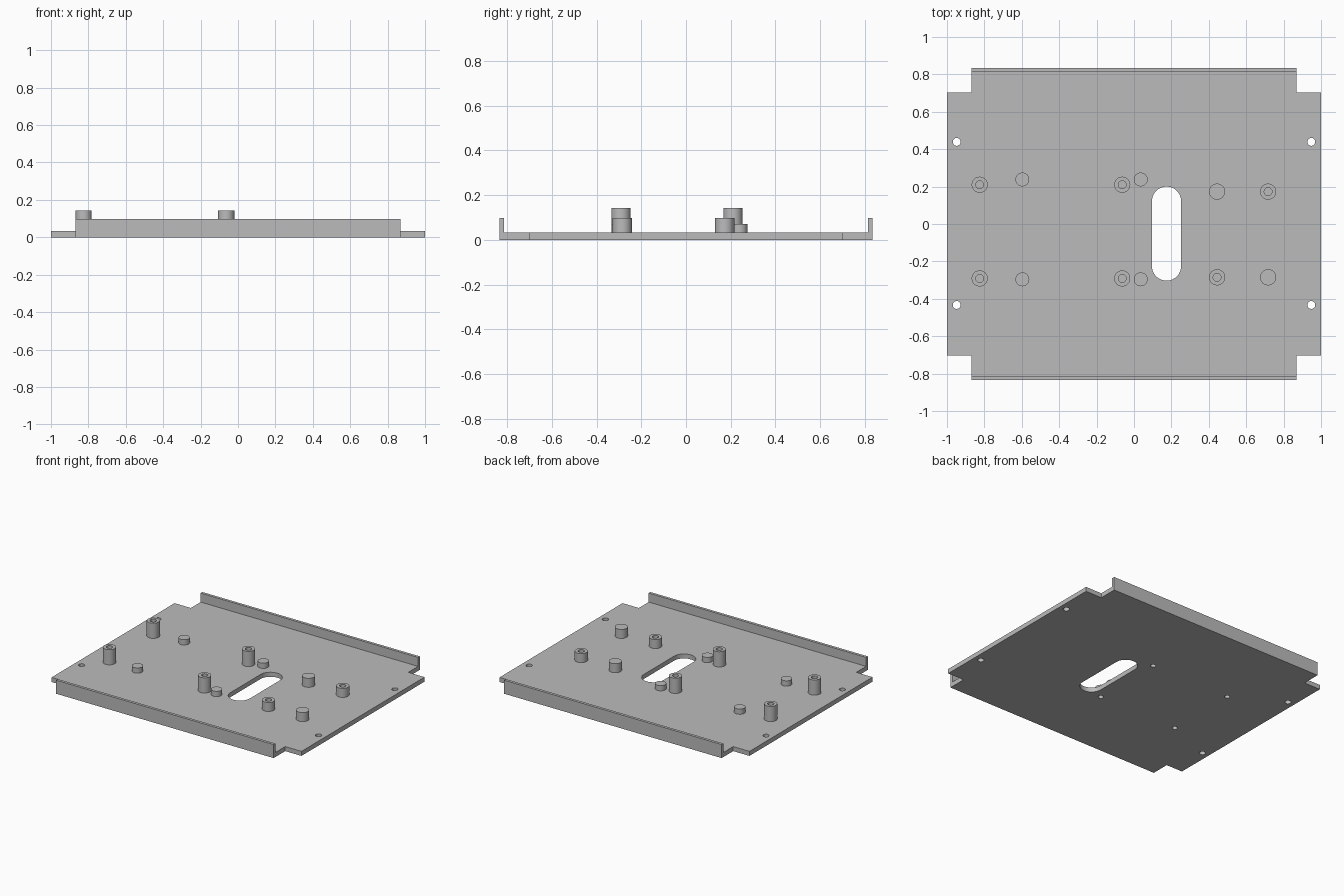
import bpy
import bmesh
from math import cos, sin, pi, radians
from mathutils import Vector

cube = bpy.data.objects.get("Cube")
if cube:
    bpy.data.objects.remove(cube, do_unlink=True)

grey = bpy.data.materials.new("metal grey")
grey.use_nodes = True
GREY = (0.5, 0.5, 0.5, 1)
grey.diffuse_color = GREY
grey.node_tree.nodes["Principled BSDF"].inputs["Base Color"].default_value = GREY

THICK = 0.033
WALL_TOP = 0.098
HALF_Y = 0.835
TAB_X = 0.87


def activate(obj):
    bpy.ops.object.select_all(action='DESELECT')
    obj.select_set(True)
    bpy.context.view_layer.objects.active = obj


def add_mesh(name, bm):
    bmesh.ops.recalc_face_normals(bm, faces=bm.faces)
    mesh = bpy.data.meshes.new(name)
    bm.to_mesh(mesh)
    bm.free()
    mesh.materials.append(grey)
    obj = bpy.data.objects.new(name, mesh)
    bpy.context.collection.objects.link(obj)
    return obj


def smooth(obj):
    activate(obj)
    bpy.ops.object.shade_smooth_by_angle(angle=radians(30))


def arc(x, y, r, start, end, steps):
    return [(x + r * cos(start + (end - start) * i / steps),
             y + r * sin(start + (end - start) * i / steps)) for i in range(steps + 1)]


def circle(x, y, r):
    return arc(x, y, r, 0, 2 * pi, 32)[:-1]


def lathe(name, x, y, profile):
    """Revolve an (r, z) profile that starts and ends on the axis."""
    bm = bmesh.new()
    verts = [bm.verts.new((r, 0, z)) for r, z in profile]
    edges = [bm.edges.new(pair) for pair in zip(verts, verts[1:])]
    bmesh.ops.spin(bm, geom=verts + edges, cent=(0, 0, 0), axis=(0, 0, 1),
                   angle=2 * pi, steps=40)
    bmesh.ops.remove_doubles(bm, verts=bm.verts, dist=1e-5)
    obj = add_mesh(name, bm)
    obj.location = (x, y, 0)
    smooth(obj)


# Positions of the posts and holes
tall_posts = [(x, y) for x in (-0.825, -0.063) for y in (0.21, -0.291)]
short_studs = [(x, y) for x in (-0.597, 0.036) for y in (0.238, -0.296)]
bored_posts = [(0.717, 0.173), (0.444, -0.285)]
plain_posts = [(0.444, 0.173), (0.717, -0.285)]
corner_holes = [(x, y) for x in (-0.948, 0.948) for y in (0.439, -0.433)]
STUD_BORE = 0.018

# Base plate: notched outline with holes and a rounded slot
corner = [(1, 0.703), (TAB_X, 0.703), (TAB_X, HALF_Y)]
right_half = corner + [(-x, y) for x, y in reversed(corner)]
outline = right_half + [(-x, -y) for x, y in right_half]
slot = (arc(0.174, 0.122, 0.078, 0, pi, 20)
        + arc(0.174, -0.225, 0.078, pi, 2 * pi, 20))
loops = [outline, slot]
loops += [circle(x, y, 0.021) for x, y in corner_holes]
loops += [circle(x, y, STUD_BORE) for x, y in short_studs]

curve = bpy.data.curves.new("base_plate", 'CURVE')
curve.dimensions = '2D'
curve.fill_mode = 'BOTH'
curve.extrude = THICK / 2
for loop in loops:
    spline = curve.splines.new('POLY')
    spline.points.add(len(loop) - 1)
    for point, (x, y) in zip(spline.points, loop):
        point.co = (x, y, 0, 1)
    spline.use_cyclic_u = True
curve.materials.append(grey)
plate = bpy.data.objects.new("base_plate", curve)
plate.location.z = THICK / 2
bpy.context.collection.objects.link(plate)
activate(plate)
bpy.ops.object.convert(target='MESH')
plate = bpy.context.view_layer.objects.active
bm = bmesh.new()
bm.from_mesh(plate.data)
bmesh.ops.remove_doubles(bm, verts=bm.verts, dist=1e-5)
bmesh.ops.recalc_face_normals(bm, faces=bm.faces)
bm.to_mesh(plate.data)
bm.free()
smooth(plate)

# Upturned walls along the front and back
WALL = 0.02
for name, side in (("front_wall", -1), ("back_wall", 1)):
    bm = bmesh.new()
    bmesh.ops.create_cube(bm, size=1)
    bmesh.ops.scale(bm, verts=bm.verts, vec=Vector((2 * TAB_X, WALL, WALL_TOP - THICK)))
    bmesh.ops.translate(bm, verts=bm.verts, vec=Vector(
        (0, side * (HALF_Y - WALL / 2), (WALL_TOP + THICK) / 2)))
    add_mesh(name, bm)


# Posts bored from the top
def bored(name, x, y, top):
    lathe(name, x, y, [(0, THICK), (0.043, THICK), (0.043, top),
                       (0.021, top), (0.021, THICK + 0.005), (0, THICK + 0.005)])


for x, y in tall_posts:
    bored("tall_post", x, y, 0.143)
for x, y in bored_posts:
    bored("bored_post", x, y, WALL_TOP)

# Solid posts
for x, y in plain_posts:
    lathe("plain_post", x, y, [(0, THICK), (0.043, THICK), (0.043, WALL_TOP), (0, WALL_TOP)])

# Short studs, bored from underneath
for x, y in short_studs:
    lathe("short_stud", x, y, [(0, 0.055), (STUD_BORE, 0.055), (STUD_BORE, THICK),
                               (0.037, THICK), (0.037, 0.071), (0, 0.071)])
